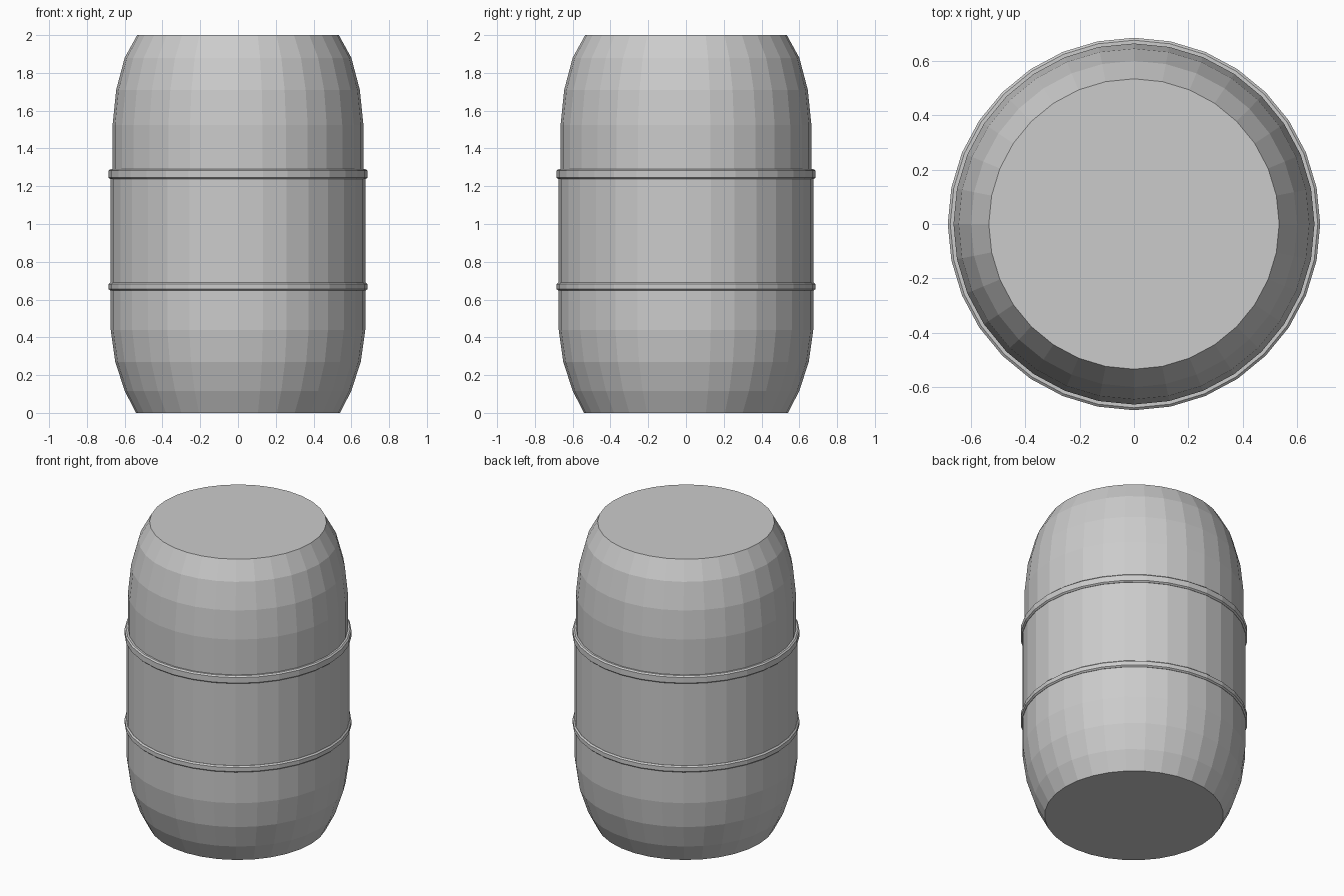
import bpy, bmesh, math

if "Cube" in bpy.data.objects:
    bpy.data.objects.remove(bpy.data.objects["Cube"])

SIDES = 32


def lathe(name, profile, closed=False):
    """Revolve (radius, z) points about z; open profiles get flat end caps."""
    bm = bmesh.new()
    rings = []
    for r, z in profile:
        angles = [2 * math.pi * i / SIDES for i in range(SIDES)]
        rings.append([bm.verts.new((r * math.cos(a), r * math.sin(a), z)) for a in angles])
    pairs = list(zip(rings, rings[1:]))
    if closed:
        pairs.append((rings[-1], rings[0]))
    else:
        bm.faces.new(rings[0])
        bm.faces.new(rings[-1])
    for low, high in pairs:
        for i in range(SIDES):
            j = (i + 1) % SIDES
            bm.faces.new((low[i], low[j], high[j], high[i]))
    bmesh.ops.recalc_face_normals(bm, faces=bm.faces)
    mesh = bpy.data.meshes.new(name)
    bm.to_mesh(mesh)
    bm.free()
    obj = bpy.data.objects.new(name, mesh)
    bpy.context.collection.objects.link(obj)
    return obj


# Bulging barrel body with flat ends
lathe("barrel_body", [
    (0.54, 0.0), (0.60, 0.117), (0.65, 0.27), (0.674, 0.44),
    (0.674, 1.25), (0.664, 1.27), (0.664, 1.525), (0.645, 1.71),
    (0.60, 1.88), (0.534, 2.0),
])


# Raised hoops with chamfered edges
def hoop(name, bottom, top):
    inner, shoulder, outer, c = 0.65, 0.676, 0.685, 0.008
    lathe(name, [
        (inner, bottom), (shoulder, bottom), (outer, bottom + c),
        (outer, top - c), (shoulder, top), (inner, top),
    ], closed=True)


hoop("lower_hoop", 0.647, 0.69)
hoop("upper_hoop", 1.237, 1.29)
